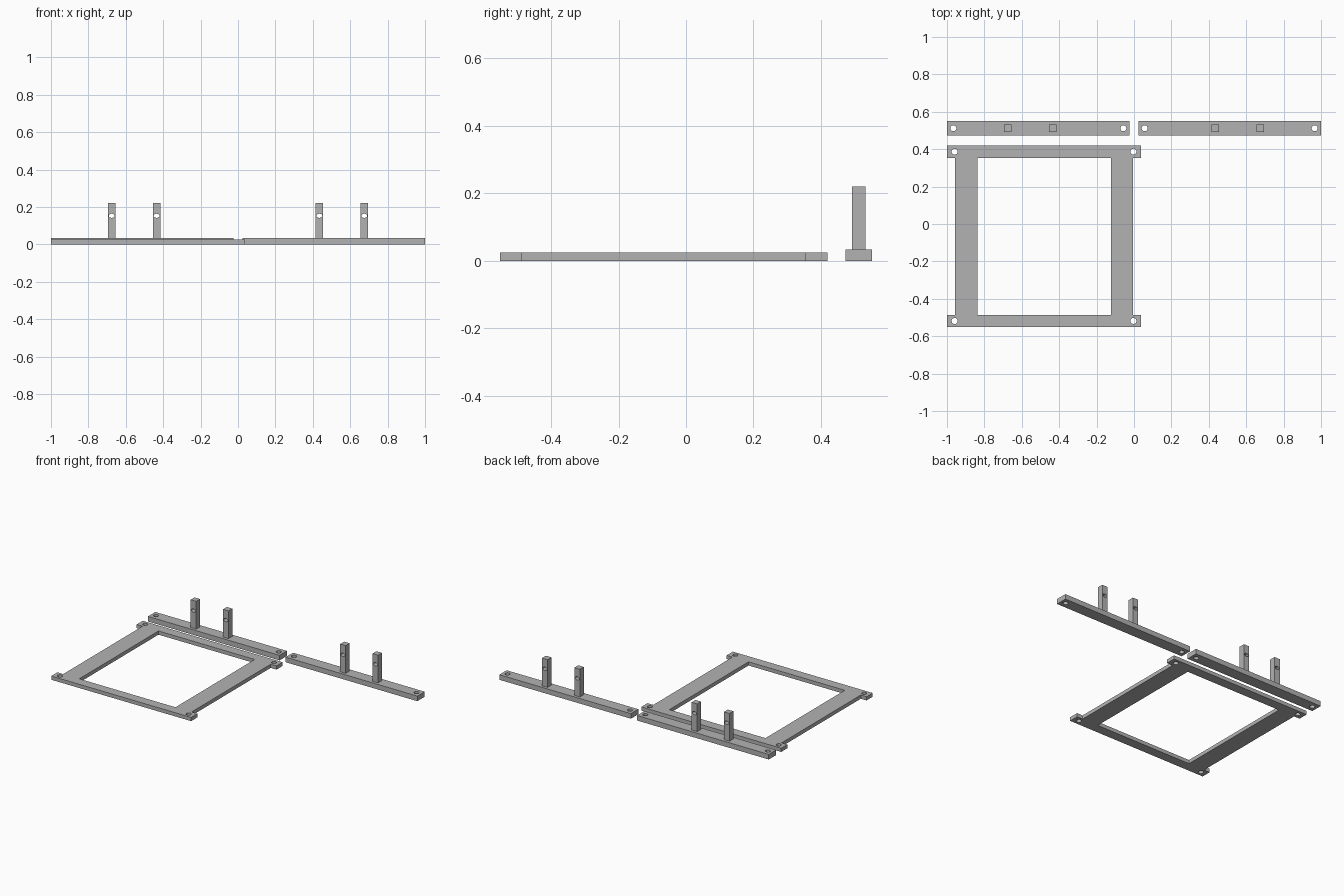
import bpy
import bmesh
from math import cos, sin, tau, pi
from mathutils import Matrix

if "Cube" in bpy.data.objects:
    bpy.data.objects.remove(bpy.data.objects["Cube"])

grey = bpy.data.materials.new("plain_grey")
grey.use_nodes = True
grey.diffuse_color = (0.45, 0.45, 0.45, 1)
grey.node_tree.nodes["Principled BSDF"].inputs["Base Color"].default_value = grey.diffuse_color


def rect(x0, x1, y0, y1):
    return [(x0, y0), (x1, y0), (x1, y1), (x0, y1)]


def ellipse(x, y, rx, ry, sides=32):
    return [(x + rx * cos(tau * i / sides), y + ry * sin(tau * i / sides)) for i in range(sides)]


def plate(name, loops, depth, matrix):
    """Fill an outline, leaving its inner loops open, and extrude it about its middle."""
    curve = bpy.data.curves.new(name + "_profile", "CURVE")
    curve.dimensions = "2D"
    curve.fill_mode = "BOTH"
    curve.extrude = depth / 2
    for loop in loops:
        spline = curve.splines.new("POLY")
        spline.points.add(len(loop) - 1)
        for point, (x, y) in zip(spline.points, loop):
            point.co = (x, y, 0, 1)
        spline.use_cyclic_u = True
        spline.use_smooth = False
    helper = bpy.data.objects.new(name + "_profile", curve)
    mesh = bpy.data.meshes.new_from_object(helper)
    bpy.data.objects.remove(helper)
    bpy.data.curves.remove(curve)

    # Weld the caps to the walls and place the part
    bm = bmesh.new()
    bm.from_mesh(mesh)
    bmesh.ops.remove_doubles(bm, verts=bm.verts, dist=0.0002)
    bmesh.ops.transform(bm, matrix=matrix, verts=bm.verts)
    bmesh.ops.recalc_face_normals(bm, faces=bm.faces)
    for face in bm.faces:
        face.smooth = False
    bm.to_mesh(mesh)
    bm.free()
    mesh.name = name
    mesh.materials.clear()
    mesh.materials.append(grey)
    obj = bpy.data.objects.new(name, mesh)
    bpy.context.collection.objects.link(obj)
    return obj


HOLE = 0.016

# Open frame with four screw ears
frame_t = 0.025
left, right, front, back = -1.0, 0.038, -0.551, 0.419
bar, ear = 0.065, 0.043
f, b, l, r = front + bar, back - bar, left + ear, right - ear
outline = [(left, front), (right, front), (right, f), (r, f), (r, b), (right, b),
           (right, back), (left, back), (left, b), (l, b), (l, f), (left, f)]
window = rect(l + 0.119, r - 0.119, f, b)
screws = [ellipse(x, y, HOLE, HOLE)
          for x in (left + 0.041, right - 0.041)
          for y in (front + bar / 2, back - bar / 2)]
plate("frame", [outline, window] + screws, frame_t, Matrix.Translation((0, 0, frame_t / 2)))

# Two rails, each with end holes and a pair of drilled posts
rail_t, rail_y, rail_w, rail_len = 0.034, 0.512, 0.078, 0.977
post_w, post_top = 0.041, 0.22
upright = Matrix.Rotation(pi / 2, 4, "X")
for side, centre in (("right", -0.5115), ("left", 0.5115)):
    half = rail_len / 2
    loops = [rect(centre - half, centre + half, rail_y - rail_w / 2, rail_y + rail_w / 2)]
    loops += [ellipse(centre + s * (half - 0.034), rail_y, HOLE, HOLE) for s in (-1, 1)]
    plate(side + "_rail", loops, rail_t, Matrix.Translation((0, 0, rail_t / 2)))
    for label, s in (("outer", 1), ("inner", -1)):
        out = 1 if centre > 0 else -1
        x = out * 0.555 + out * s * 0.12
        post = [rect(x - post_w / 2, x + post_w / 2, rail_t, post_top),
                ellipse(x, 0.153, HOLE, 0.011)]
        plate(f"{side}_{label}_post", post, post_w, Matrix.Translation((0, rail_y, 0)) @ upright)
